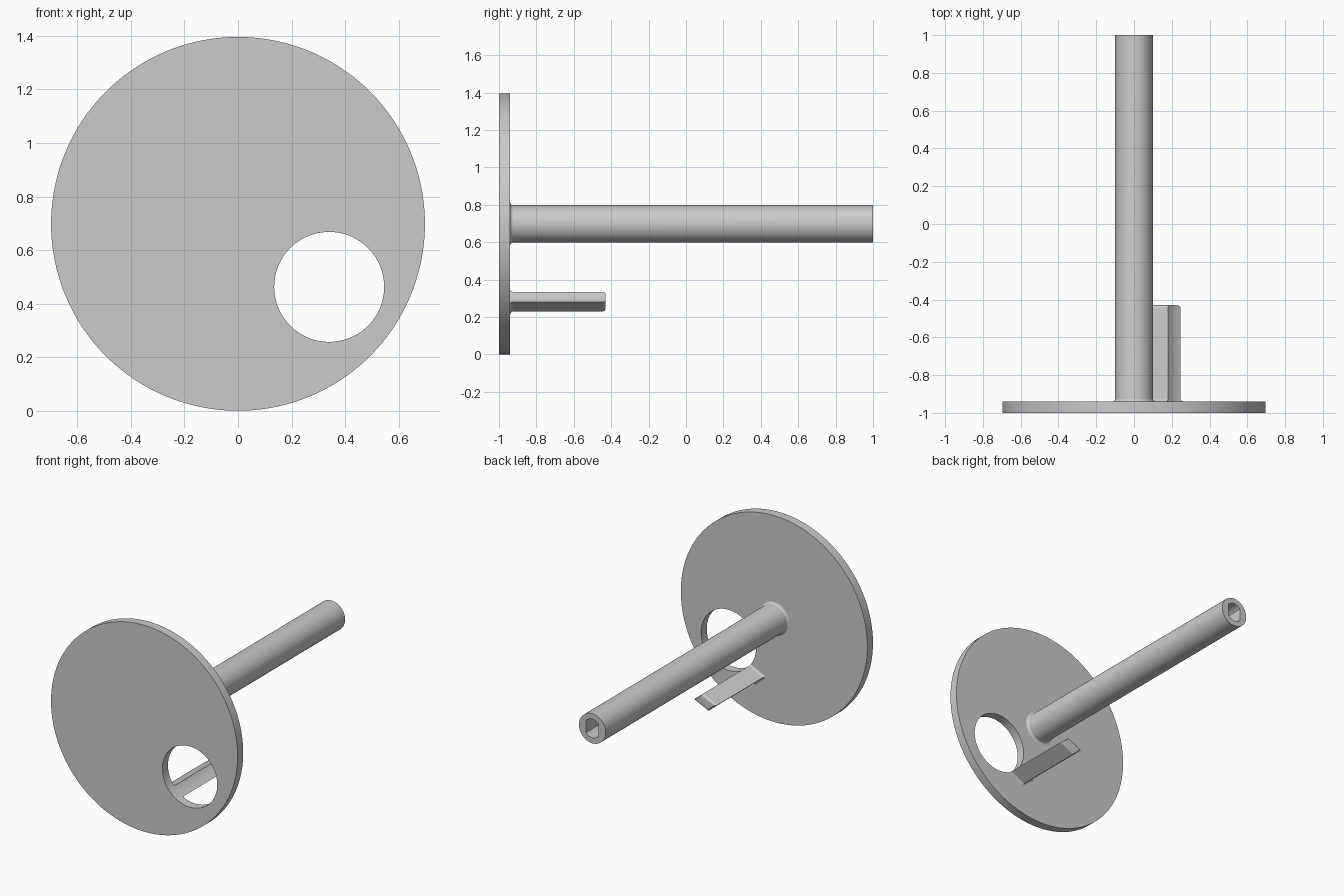
import bpy, bmesh, math
from mathutils import Vector

cube = bpy.data.objects.get("Cube")
if cube:
    bpy.data.objects.remove(cube, do_unlink=True)

grey = bpy.data.materials.new("plain grey")
grey.use_nodes = True
COLOUR = (0.6, 0.6, 0.6, 1)
grey.diffuse_color = COLOUR
grey.node_tree.nodes["Principled BSDF"].inputs["Base Color"].default_value = COLOUR

CZ = 0.698            # height of the main axis
FRONT, BACK = -1.0, -0.94
HOLE = (0.34, 0.463)
FILLET = 0.016


def loft(name, rings):
    """Skin a list of equal-length (x, y, z) rings and cap both ends."""
    bm = bmesh.new()
    loops = [[bm.verts.new(p) for p in ring] for ring in rings]
    n = len(loops[0])
    for a, b in zip(loops, loops[1:]):
        for i in range(n):
            j = (i + 1) % n
            bm.faces.new((a[i], a[j], b[j], b[i]))
    bm.faces.new(loops[0])
    bm.faces.new(loops[-1])
    bmesh.ops.recalc_face_normals(bm, faces=bm.faces)
    mesh = bpy.data.meshes.new(name)
    bm.to_mesh(mesh)
    bm.free()
    mesh.materials.append(grey)
    obj = bpy.data.objects.new(name, mesh)
    bpy.context.collection.objects.link(obj)
    return obj


def circle(x, z, r, y, n=96, flat=None):
    """Ring around the y axis, optionally cut by two flats at x +- flat."""
    ring = []
    for i in range(n):
        a = math.tau * i / n
        dx = r * math.cos(a)
        if flat:
            dx = max(-flat, min(flat, dx))
        ring.append((x + dx, y, z + r * math.sin(a)))
    return ring


def activate(obj):
    bpy.ops.object.select_all(action='DESELECT')
    obj.select_set(True)
    bpy.context.view_layer.objects.active = obj


def cut(obj, cutter):
    mod = obj.modifiers.new("cut", 'BOOLEAN')
    mod.operation, mod.solver, mod.object = 'DIFFERENCE', 'EXACT', cutter
    activate(obj)
    bpy.ops.object.modifier_apply(modifier=mod.name)


def offset(points, d):
    """Move every side of a counter-clockwise outline outward by d."""
    out = []
    for i, p in enumerate(points):
        e1 = (p - points[i - 1]).normalized()
        e2 = (points[(i + 1) % len(points)] - p).normalized()
        n1, n2 = Vector((e1.y, -e1.x)), Vector((e2.y, -e2.x))
        out.append(p + (n1 + n2) * d / (1 + n1.dot(n2)))
    return out


# Concave base fillet as (outward offset, y) steps
ANGLES = [math.radians(15 * k) for k in range(7)]
base_steps = [(FILLET * (1 - math.sin(a)), BACK + FILLET * (1 - math.cos(a))) for a in ANGLES]

# Round plate
plate = loft("round_plate", [circle(0, CZ, 0.697, y, 160) for y in (FRONT, BACK)])

# Shaft with flared base
shaft = loft("shaft", [circle(0, CZ, 0.1 + d, y) for d, y in base_steps]
             + [circle(0, CZ, 0.1, 1.0)])

# Side tab with flared base and rounded tip
TIP = -0.43
outline = [Vector(p) for p in ((0.14, 0.23), (0.35, 0.33), (0.285, 0.385), (0.075, 0.285))]
tip_steps = [(-FILLET * (1 - math.cos(a)), TIP - FILLET * (1 - math.sin(a))) for a in ANGLES]
tab = loft("side_tab", [[(p.x, y, p.y) for p in offset(outline, d)]
                        for d, y in base_steps + tip_steps])

# Round hole through the plate, also hollowing the tab's inner side
hole = loft("hole_cutter", [circle(*HOLE, 0.205, y) for y in (-1.2, -0.2)])
cut(plate, hole)
cut(tab, hole)

# Flat-sided bore in the shaft end
bore = loft("bore_cutter", [circle(0, CZ, 0.063, y, 64, 0.048) for y in (0.6, 1.2)])
cut(shaft, bore)

for cutter in (hole, bore):
    bpy.data.objects.remove(cutter, do_unlink=True)

for obj in (plate, shaft, tab):
    activate(obj)
    bpy.ops.object.shade_smooth_by_angle(angle=math.radians(30))
